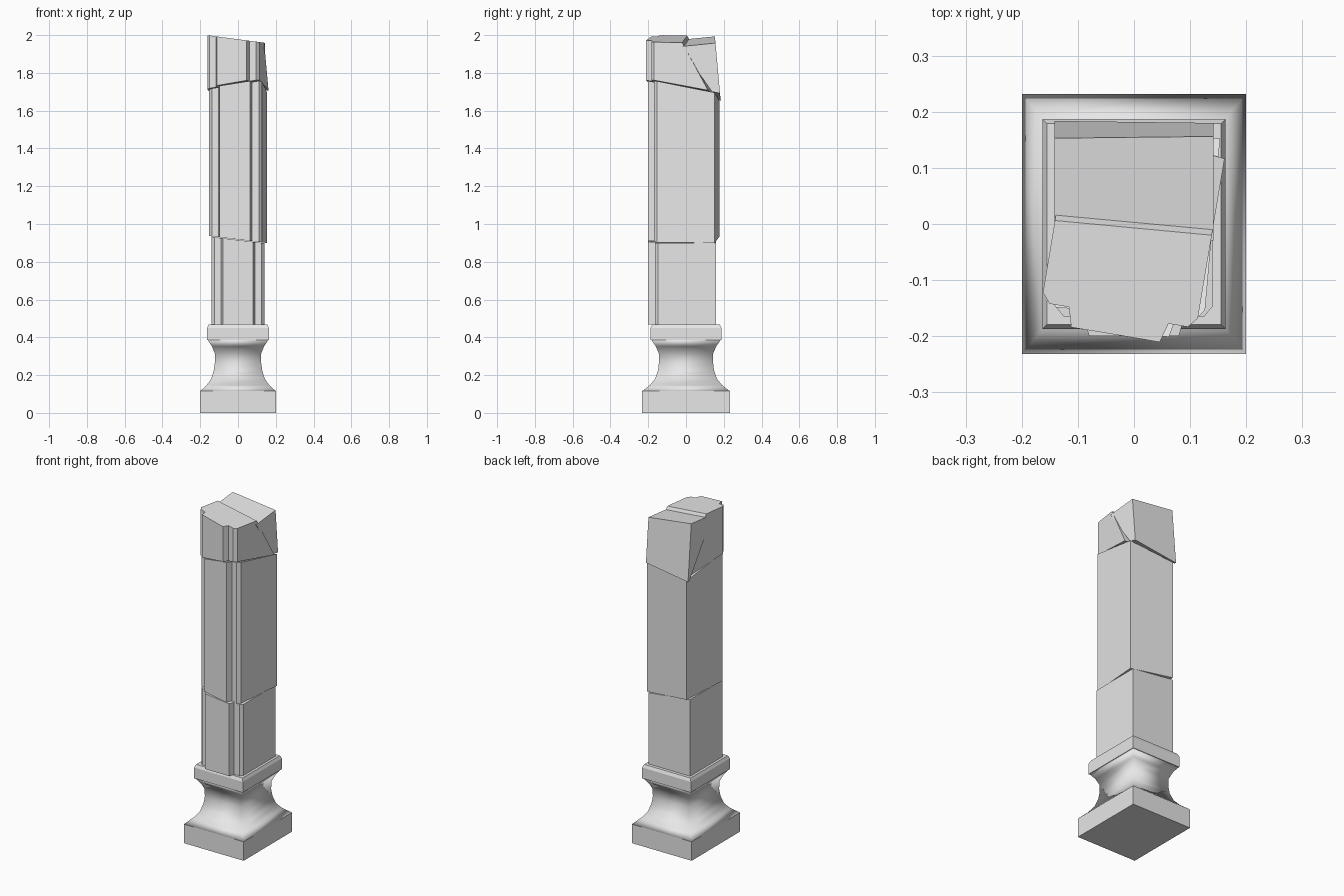
import bpy, bmesh, math
from mathutils import Matrix, Vector

cube = bpy.data.objects.get("Cube")
if cube:
    bpy.data.objects.remove(cube, do_unlink=True)

stone = bpy.data.materials.new("grey_stone")
stone.use_nodes = True
GREY = (0.8, 0.8, 0.8, 1)
stone.diffuse_color = GREY
stone.node_tree.nodes["Principled BSDF"].inputs["Base Color"].default_value = GREY

# Half of the shaft outline: raised front panel, stepped corner, plain back
HALF = [(0.08, -0.2), (0.09, -0.165), (0.125, -0.165), (0.14, -0.147), (0.14, 0.16)]
SHAFT = HALF + [(-x, y) for x, y in reversed(HALF)]


def rectangle(hx, hy):
    return [(-hx, -hy), (hx, -hy), (hx, hy), (-hx, hy)]


def finish(name, bm, smooth=False):
    bmesh.ops.recalc_face_normals(bm, faces=bm.faces)
    mesh = bpy.data.meshes.new(name)
    for f in bm.faces:
        f.smooth = smooth
    bm.to_mesh(mesh)
    bm.free()
    mesh.materials.append(stone)
    obj = bpy.data.objects.new(name, mesh)
    bpy.context.collection.objects.link(obj)


def loft(rings):
    """Join (outline, height) rings into a capped solid."""
    bm = bmesh.new()
    loops = [[bm.verts.new((x, y, z)) for x, y in outline] for outline, z in rings]
    for a, b in zip(loops, loops[1:]):
        for i in range(len(a)):
            j = (i + 1) % len(a)
            bm.faces.new((a[i], a[j], b[j], b[i]))
    bm.faces.new(list(reversed(loops[0])))
    bm.faces.new(loops[-1])
    return bm


def cut(bm, point, normal):
    """Slice away whatever lies on the normal side and close the hole."""
    bmesh.ops.bisect_plane(bm, geom=bm.verts[:] + bm.edges[:] + bm.faces[:], dist=1e-5,
                           plane_co=point, plane_no=Vector(normal).normalized(),
                           clear_outer=True)
    bmesh.ops.holes_fill(bm, edges=[e for e in bm.edges if e.is_boundary], sides=0)


def cut_above(bm, a, b, c):
    cut(bm, (0, 0, a), (-b, -c, 1))


def cut_below(bm, a, b, c):
    cut(bm, (0, 0, a), (b, c, -1))


def turn(bm, degrees, shift=0):
    bm.transform(Matrix.Translation((0, shift, 0)) @ Matrix.Rotation(math.radians(degrees), 4, 'Z'))


# Base: plinth, concave neck, chamfered collar
finish("plinth", loft([(rectangle(0.2, 0.232), z) for z in (0, 0.115)]))

NECK = [(0.2, 0.232, 0.115), (0.165, 0.19, 0.148), (0.142, 0.164, 0.18), (0.128, 0.148, 0.225),
        (0.122, 0.143, 0.27), (0.123, 0.144, 0.315), (0.138, 0.16, 0.352), (0.16, 0.184, 0.386)]
finish("neck", loft([(rectangle(hx, hy), z) for hx, hy, z in NECK]), smooth=True)

finish("collar", loft([(rectangle(0.163, 0.187), 0.385), (rectangle(0.163, 0.187), 0.45),
                       (rectangle(0.155, 0.179), 0.468)]))

# Fracture planes as height, slope along x, slope along y
LOW_BREAK = (0.918, -0.12, 0)
HIGH_BREAK = (1.71, 0.14, -0.21)

# Lower shaft
bm = loft([(SHAFT, 0.468), (SHAFT, 1.1)])
cut_above(bm, LOW_BREAK[0] - 0.003, *LOW_BREAK[1:])
finish("lower_shaft", bm)

# Middle shaft, slightly twisted
bm = loft([(SHAFT, 0.7), (SHAFT, 1.9)])
turn(bm, -5, 0.005)
cut_below(bm, *LOW_BREAK)
cut_above(bm, HIGH_BREAK[0] - 0.004, *HIGH_BREAK[1:])
finish("middle_shaft", bm)

# Front part of the broken top, twisted further and split on a slant
bm = loft([(SHAFT, 1.5), (SHAFT, 2.1)])
cut(bm, (0, -0.008, 1.98), (0, 1, 0.55))
turn(bm, -9.5)
cut_below(bm, *HIGH_BREAK)
cut_above(bm, 1.978, -0.132, 0)
finish("top_front_fragment", bm)

# Back part of the broken top, slid outwards along the split
bm = loft([(rectangle(0.142, 0.25), 1.5), (rectangle(0.142, 0.25), 2.1)])
cut(bm, (0, -0.03, 1.94), (0, -1, -0.7))
cut(bm, (0, 0.155, 1.97), (0, 1, 0.09))
cut_below(bm, *HIGH_BREAK)
cut_above(bm, 1.96, -0.125, 0.1)
finish("top_back_fragment", bm)
